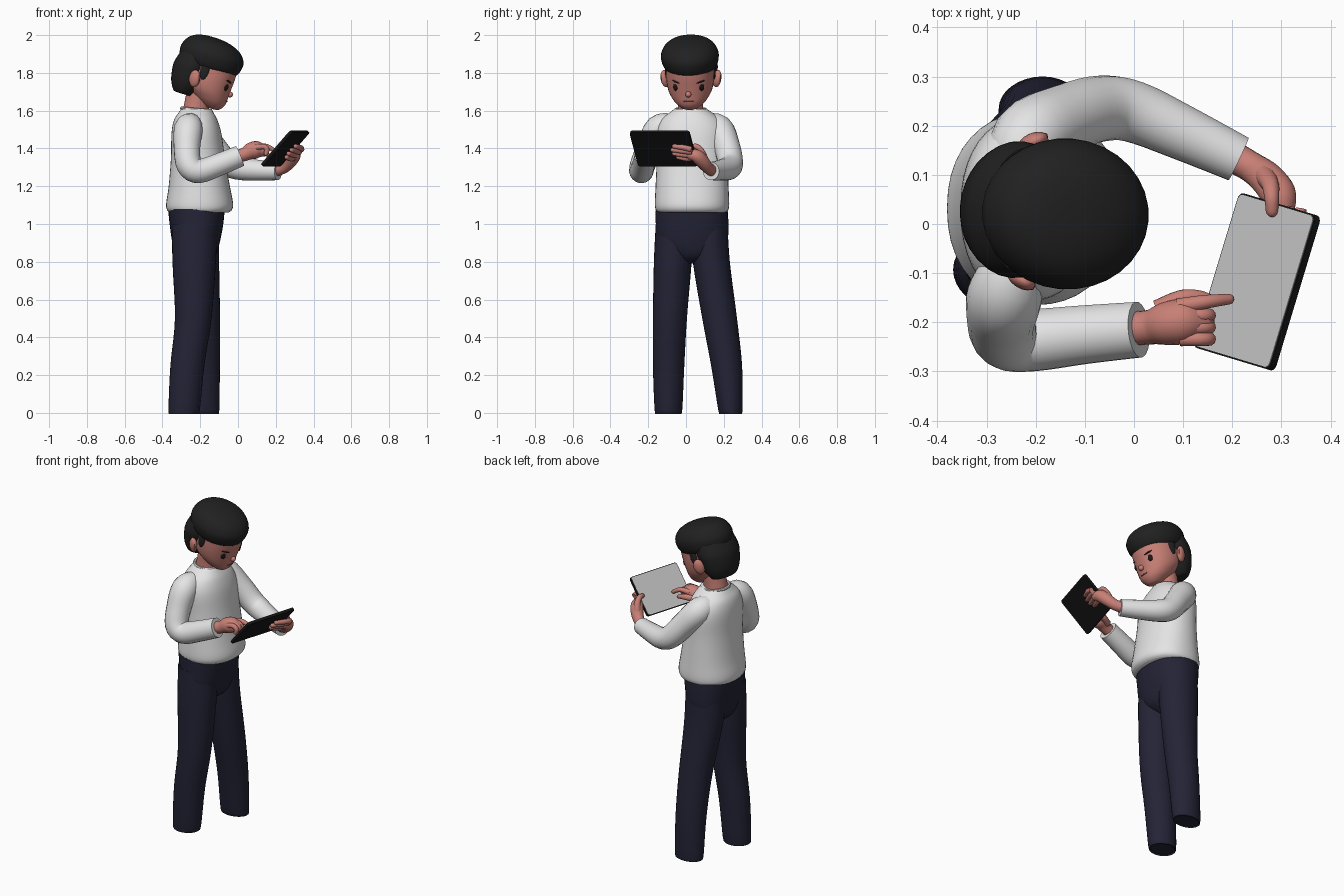
import bpy, bmesh, math
from mathutils import Matrix, Vector

if "Cube" in bpy.data.objects:
    bpy.data.objects.remove(bpy.data.objects["Cube"])


def material(name, rgb):
    m = bpy.data.materials.new(name)
    m.diffuse_color = (*rgb, 1)
    m.use_nodes = True
    m.node_tree.nodes["Principled BSDF"].inputs["Base Color"].default_value = m.diffuse_color
    return m


SKIN = material("skin", (0.58, 0.215, 0.18))
LIP = material("lip", (0.30, 0.09, 0.075))
HAIR = material("hair_black", (0.015, 0.015, 0.015))
WHITE = material("sweater_white", (0.78, 0.78, 0.78))
NAVY = material("trouser_navy", (0.017, 0.017, 0.037))
BLACK = material("tablet_black", (0.008, 0.008, 0.008))
SCREEN = material("screen_grey", (0.56, 0.56, 0.56))
EYE = material("eye_dark", (0.012, 0.008, 0.007))


def finish(name, bm, mat, matrix=None):
    if matrix is not None:
        bm.transform(matrix)
    bmesh.ops.recalc_face_normals(bm, faces=bm.faces)
    me = bpy.data.meshes.new(name)
    bm.to_mesh(me)
    bm.free()
    me.materials.append(mat)
    ob = bpy.data.objects.new(name, me)
    bpy.context.collection.objects.link(ob)
    return ob


def resample(rows, steps):
    """Catmull-Rom interpolation of rows of numbers."""
    out = []
    for i in range(len(rows) - 1):
        a, b, c, d = (rows[max(0, min(len(rows) - 1, i + k))] for k in (-1, 0, 1, 2))
        for s in range(steps):
            t = s / steps
            out.append([0.5 * (2 * q + (r - p) * t + (2 * p - 5 * q + 4 * r - w) * t * t
                               + (3 * q - p - 3 * r + w) * t ** 3)
                        for p, q, r, w in zip(a, b, c, d)])
    return out + [list(rows[-1])]


def skin_rings(name, rings, mat, matrix=None):
    bm = bmesh.new()
    loops = [[bm.verts.new(p) for p in ring] for ring in rings]
    n = len(loops[0])
    for lo, hi in zip(loops, loops[1:]):
        for i in range(n):
            j = (i + 1) % n
            bm.faces.new((lo[i], lo[j], hi[j], hi[i]))
    bm.faces.new(loops[0])
    bm.faces.new(loops[-1])
    return finish(name, bm, mat, matrix)


def loft(name, rows, mat, matrix=None, power=2.0, n=32, steps=4):
    """Level cross-sections; each row is x, y, z, x radius, y radius."""
    def sq(v):
        return math.copysign(abs(v) ** (2 / power), v)
    rings = []
    for x, y, z, rx, ry in resample(rows, steps):
        rings.append([(x + rx * sq(math.cos(2 * math.pi * i / n)),
                       y + ry * sq(math.sin(2 * math.pi * i / n)), z) for i in range(n)])
    return skin_rings(name, rings, mat, matrix)


def tube(name, rows, mat, rounded=False, n=20, steps=4):
    """Round sections along a path; each row is x, y, z, radius."""
    pts = resample(rows, steps)
    if rounded:
        d = (Vector(pts[-1][:3]) - Vector(pts[-2][:3])).normalized()
        end, r = Vector(pts[-1][:3]), pts[-1][3]
        for a in (30, 55, 78):
            a = math.radians(a)
            pts.append([*(end + d * r * math.sin(a)), r * math.cos(a)])
    cen = [Vector(p[:3]) for p in pts]
    side, rings = Vector((0.13, 0.3, 0.9)), []
    for i, c in enumerate(cen):
        t = (cen[min(i + 1, len(cen) - 1)] - cen[max(i - 1, 0)]).normalized()
        side = (side - t * side.dot(t)).normalized()
        up = t.cross(side)
        rings.append([c + pts[i][3] * (side * math.cos(2 * math.pi * k / n)
                                       + up * math.sin(2 * math.pi * k / n)) for k in range(n)])
    return skin_rings(name, rings, mat)


def blob(name, loc, size, mat, base, yaw=0, roll=0):
    bm = bmesh.new()
    bmesh.ops.create_uvsphere(bm, u_segments=16, v_segments=10, radius=1)
    m = (base @ Matrix.Translation(loc) @ Matrix.Rotation(yaw, 4, 'Z')
         @ Matrix.Rotation(roll, 4, 'X') @ Matrix.Diagonal((*size, 1)))
    return finish(name, bm, mat, m)


def plate(name, hx, hy, z0, z1, r, mat, matrix):
    """Slab with rounded corners."""
    ring = []
    for q, (sx, sy) in enumerate(((1, 1), (-1, 1), (-1, -1), (1, -1))):
        for k in range(6):
            a = math.pi / 2 * (q + k / 5)
            ring.append((sx * (hx - r) + r * math.cos(a), sy * (hy - r) + r * math.sin(a)))
    return skin_rings(name, [[(x, y, z) for x, y in ring] for z in (z0, z1)], mat, matrix)


# Trousers
loft("right_trouser_leg", [(-.285, -.093, 0, .072, .062), (-.285, -.093, .015, .083, .073),
     (-.268, -.092, .25, .09, .083), (-.237, -.085, .5, .097, .09), (-.232, -.07, .8, .115, .1),
     (-.23, -.06, 1.0, .12, .1)], NAVY)
loft("left_trouser_leg", [(-.187, .235, 0, .078, .055), (-.187, .235, .015, .088, .064),
     (-.186, .215, .25, .09, .082), (-.192, .178, .5, .097, .092), (-.215, .134, .8, .115, .098),
     (-.22, .12, 1.0, .12, .1)], NAVY)
loft("trouser_hips", [(-.222, .032, .79, .05, .03), (-.222, .032, .83, .1, .11),
     (-.222, .032, .9, .125, .183), (-.22, .032, 1.0, .142, .192), (-.22, .03, 1.08, .15, .19)],
     NAVY, power=2.3)

# Sweater
loft("sweater_body", [(-.205, .032, 1.06, .155, .178), (-.204, .032, 1.075, .172, .192),
     (-.203, .032, 1.11, .177, .197), (-.205, .032, 1.2, .162, .193), (-.212, .032, 1.35, .143, .187),
     (-.22, .03, 1.48, .132, .187), (-.224, .028, 1.55, .115, .16), (-.222, .026, 1.59, .092, .112),
     (-.22, .025, 1.61, .08, .085)], WHITE, power=2.2, n=40)
tube("collar", [(-.22 + .078 * math.cos(a), .025 + .08 * math.sin(a), 1.605 - .1 * .078 * math.cos(a), .009)
     for a in (i * math.pi / 12 for i in range(25))], WHITE, n=8, steps=2)
tube("right_sleeve", [(-.245, -.06, 1.535, .05), (-.262, -.14, 1.505, .076), (-.27, -.195, 1.40, .07),
     (-.258, -.23, 1.31, .067), (-.205, -.236, 1.28, .064), (-.1, -.225, 1.315, .06),
     (.01, -.215, 1.36, .057)], WHITE)
tube("left_sleeve", [(-.24, .09, 1.535, .05), (-.215, .17, 1.505, .077), (-.135, .215, 1.41, .071),
     (-.065, .235, 1.33, .067), (0, .228, 1.297, .063), (.1, .185, 1.285, .056),
     (.213, .132, 1.28, .048)], WHITE)

# Head, tilted down and turned slightly; local +x is the face
H = (Matrix.Translation((-.155, .022, 1.78)) @ Matrix.Rotation(math.radians(-5), 4, 'Z')
     @ Matrix.Rotation(math.radians(17), 4, 'Y'))
loft("neck", [(-.225, .025, 1.56, .075, .072), (-.22, .025, 1.62, .068, .066),
     (-.2, .025, 1.71, .07, .07)], SKIN)
loft("head", [(.06, 0, -.158, .02, .018), (.058, 0, -.152, .045, .042), (.045, 0, -.13, .077, .073),
     (.03, 0, -.105, .1, .095), (.01, 0, -.07, .122, .115), (0, 0, -.02, .135, .126),
     (0, 0, .04, .138, .128), (0, 0, .1, .13, .125), (0, 0, .15, .09, .09)], SKIN, H, power=2.1)
blob("nose", (.134, 0, -.057), (.018, .016, .016), SKIN, H)
blob("mouth", (.128, 0, -.097), (.006, .03, .004), LIP, H)
for s, side in ((-1, "right"), (1, "left")):
    blob(side + "_eye", (.112, s * .07, -.025), (.008, .014, .019), EYE, H, yaw=s * .62)
    blob(side + "_eyebrow", (.115, s * .067, .008), (.007, .026, .005), HAIR, H, s * .58, s * .2)
    blob(side + "_ear", (-.057, s * .138, -.028), (.032, .02, .047), SKIN, H, yaw=s * .45, roll=-s * .2)
    blob(side + "_ear_hollow", (-.045, s * .149, -.025), (.017, .008, .028), LIP, H, yaw=s * .45, roll=-s * .2)
    blob(side + "_sideburn", (-.018, s * .124, .03), (.024, .011, .052), HAIR, H)

# Hair
loft("hair_cap", [(-.012, 0, .046, .148, .13), (-.014, 0, .056, .158, .139), (-.016, 0, .08, .17, .149),
     (-.016, 0, .12, .173, .153), (-.02, 0, .162, .15, .135), (-.028, 0, .19, .108, .1),
     (-.034, 0, .204, .055, .052), (-.036, 0, .207, .012, .012)], HAIR, H)
loft("hair_back", [(-.1, 0, -.126, .05, .07), (-.102, 0, -.118, .06, .09), (-.1, 0, -.07, .087, .118),
     (-.1, 0, 0, .099, .136), (-.095, 0, .04, .1, .139), (-.09, 0, .09, .09, .13)], HAIR, H)

# Tablet: long axis u, short axis v, normal w facing the reader
u = Vector((.095, .315, 0)).normalized()
v = Vector((.155, -.05, .18))
v = (v - u * v.dot(u)).normalized()
w = v.cross(u)
C = Vector((.25, -.1175, 1.40))
T = Matrix.Translation(C) @ Matrix((v, u, w)).transposed().to_4x4()
plate("tablet_case", .1215, .1645, -.008, .007, .014, BLACK, T)
plate("tablet_screen", .118, .161, .006, .009, .011, SCREEN, T)

# Pointing right hand
tube("right_palm", [(-.03, -.215, 1.35, .036), (.03, -.21, 1.367, .035), (.065, -.203, 1.385, .044),
     (.1, -.198, 1.393, .046), (.13, -.198, 1.39, .034)], SKIN, True)
for i in range(3):
    y = -.234 + .024 * i
    tube(f"right_curled_finger_{i + 1}", [(.095, y, 1.405, .015), (.135, y, 1.41, .0145),
         (.153, y, 1.395, .014), (.148, y, 1.373, .012)], SKIN, True, n=12)
tube("right_index_finger", [(.09, -.168, 1.405, .017), (.135, -.16, 1.412, .015),
     (.165, -.156, 1.405, .013), (.193, -.153, 1.388, .011)], SKIN, True, n=12)
tube("right_thumb", [(.05, -.175, 1.375, .022), (.095, -.152, 1.38, .018), (.13, -.148, 1.376, .014),
     (.155, -.155, 1.368, .012)], SKIN, True, n=12)

# Supporting left hand
tube("left_palm", [(.18, .148, 1.28, .034), (.235, .118, 1.295, .031), (.27, .092, 1.325, .035),
     (.294, .06, 1.357, .036), (.3, .03, 1.365, .028)], SKIN, True)
for i in range(4):
    b = -.045 + .026 * i
    reach = (.075, .058, .055, .068)[i]
    tube(f"left_finger_{i + 1}", [(*(C + u * a + v * (b * k) - w * d), r) for a, k, d, r in
         ((.165, .7, .034, .015), (.13, 1, .031, .015), (reach, 1, .02, .012))], SKIN, True, n=12)
tube("left_thumb", [(.265, .1, 1.335, .022), (.277, .08, 1.385, .018), (.28, .055, 1.41, .015),
     (.281, .027, 1.408, .013)], SKIN, True, n=12)

# Smooth shading with sharp rims kept
bpy.ops.object.select_all(action='SELECT')
bpy.context.view_layer.objects.active = bpy.data.objects["head"]
bpy.ops.object.shade_smooth_by_angle(angle=math.radians(40))
